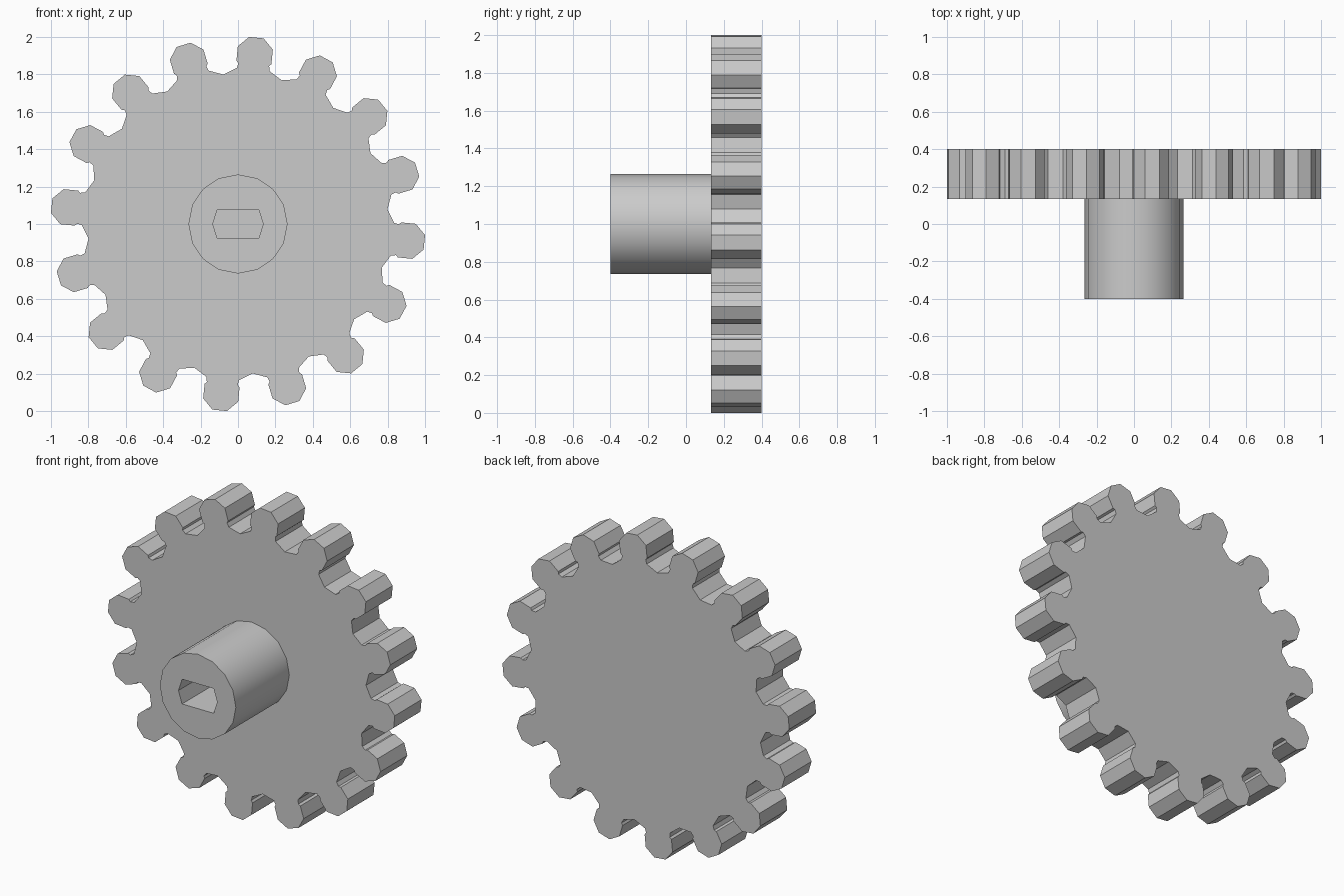
import bpy, bmesh
from math import pi, cos, sin

if "Cube" in bpy.data.objects:
    bpy.data.objects.remove(bpy.data.objects["Cube"])

CENTRE_Z = 1.0
TEETH = 16
FRONT, FACE, BACK = -0.4, 0.133, 0.4   # hub front, gear front, gear back

grey = bpy.data.materials.new("plain_grey")
grey.use_nodes = True
colour = (0.6, 0.6, 0.6, 1)
grey.diffuse_color = colour
grey.node_tree.nodes["Principled BSDF"].inputs["Base Color"].default_value = colour


def prism(name, loops, y0, y1):
    """Solid between y0 and y1; the first loop is the rim, any others are holes."""
    bm = bmesh.new()
    caps = ([], [])
    for loop in loops:
        rings = [[bm.verts.new((x, y, CENTRE_Z + z)) for x, z in loop] for y in (y0, y1)]
        for i in range(len(loop)):
            a, b = rings[0][i - 1], rings[0][i]
            c, d = rings[1][i], rings[1][i - 1]
            bm.faces.new((a, b, c, d))
            caps[0].append(bm.edges.get((a, b)))
            caps[1].append(bm.edges.get((c, d)))
    for edges in caps:
        bmesh.ops.triangle_fill(bm, edges=edges, use_beauty=True)
    bmesh.ops.recalc_face_normals(bm, faces=bm.faces)
    mesh = bpy.data.meshes.new(name)
    bm.to_mesh(mesh)
    bm.free()
    mesh.materials.append(grey)
    obj = bpy.data.objects.new(name, mesh)
    bpy.context.collection.objects.link(obj)
    bpy.ops.object.select_all(action="DESELECT")
    obj.select_set(True)
    bpy.context.view_layer.objects.active = obj
    bpy.ops.object.shade_smooth_by_angle(angle=pi / 6)
    return obj


# Toothed wheel: half a tooth as (radial, sideways) points, mirrored and repeated
half = [(0.83, 0.088), (0.8565, 0.083), (0.868, 0.094), (0.946, 0.094), (1.001, 0.039)]
tooth = [(r, -t) for r, t in half] + half[::-1]
step = 2 * pi / TEETH
rim = []
for k in range(TEETH):
    a = (k - 0.25) * step
    valley = a - step / 2
    rim.append((0.803 * cos(valley), 0.803 * sin(valley)))
    rim += [(r * cos(a) - t * sin(a), r * sin(a) + t * cos(a)) for r, t in tooth]
prism("toothed_wheel", [rim], FACE, BACK)

# Hub with a flat-sided shaft socket
hub = [(0.265 * cos(i * pi / 8), 0.265 * sin(i * pi / 8)) for i in range(16)]
corner_x, corner_z, tip = 0.11, 0.078, 0.135
socket = [(tip, 0), (corner_x, corner_z), (-corner_x, corner_z),
          (-tip, 0), (-corner_x, -corner_z), (corner_x, -corner_z)]
prism("hub", [hub, socket], FRONT, FACE)
